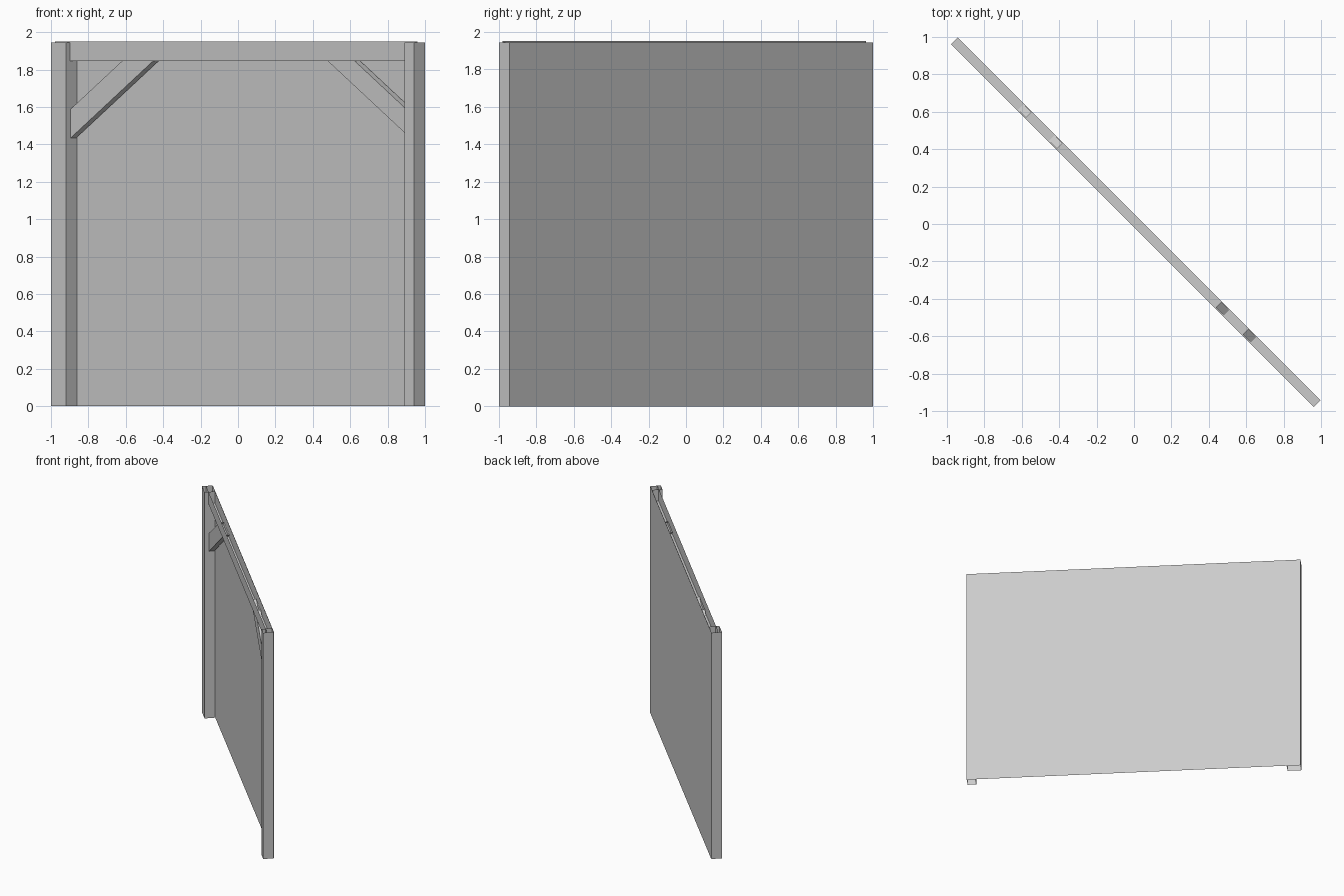
import bpy
import bmesh
from math import radians
from mathutils import Matrix

cube = bpy.data.objects.get("Cube")
if cube:
    bpy.data.objects.remove(cube)

# One plain grey for the whole wall section
grey = bpy.data.materials.new("plain_grey")
grey.use_nodes = True
colour = (0.6, 0.6, 0.6, 1)
grey.diffuse_color = colour
grey.node_tree.nodes["Principled BSDF"].inputs["Base Color"].default_value = colour

# The wall runs along local x, then turns to lie on the diagonal
TURN = Matrix.Rotation(radians(-45), 4, 'Z')
HALF = 1.372      # half length of the wall
DEPTH = 0.0424    # half depth of the posts
HEIGHT = 1.944
BEAM_Z = 1.845    # underside of the beam


def sheet(name, start, end, closed=True):
    """Bridge two matching outlines with quads, leaving the ends open."""
    bm = bmesh.new()
    a = [bm.verts.new(p) for p in start]
    b = [bm.verts.new(p) for p in end]
    count = len(a) if closed else len(a) - 1
    for i in range(count):
        j = (i + 1) % len(a)
        bm.faces.new((a[i], a[j], b[j], b[i]))
    bmesh.ops.transform(bm, matrix=TURN, verts=bm.verts)
    if closed:
        bmesh.ops.recalc_face_normals(bm, faces=bm.faces)
    mesh = bpy.data.meshes.new(name)
    bm.to_mesh(mesh)
    bm.free()
    mesh.materials.append(grey)
    obj = bpy.data.objects.new(name, mesh)
    bpy.context.collection.objects.link(obj)
    return obj


# Thin back panel
sheet("back_panel", [(HALF, DEPTH, 0), (HALF, DEPTH, HEIGHT)],
      [(-HALF, DEPTH, 0), (-HALF, DEPTH, HEIGHT)], closed=False)


# Hollow end posts
def post(name, x0, x1):
    back = DEPTH - 0.002
    ring = [(x0, -DEPTH), (x1, -DEPTH), (x1, back), (x0, back)]
    sheet(name, [(x, y, 0) for x, y in ring], [(x, y, HEIGHT) for x, y in ring])


post("right_post", -HALF, -1.259)
post("left_post", 1.301, HALF)

# Open-topped beam across the head of the wall
channel = [(-0.013, 1.951), (-0.013, BEAM_Z), (0.039, BEAM_Z), (0.039, HEIGHT)]
sheet("top_beam", [(-HALF, y, z) for y, z in channel],
      [(HALF, y, z) for y, z in channel], closed=False)


# Slanted corner braces, running from inside the post up into the beam
def brace(name, side, lower, upper, foot):
    slope, tip = 0.66, 0.04
    front, back = -0.007, 0.035

    def ring(points):
        (x0, z0), (x1, z1) = points
        return [(side * x0, front, z0), (side * x1, front, z1),
                (side * x1, back, z1), (side * x0, back, z0)]

    feet = [(foot, BEAM_Z - slope * (foot - x)) for x in (lower, upper)]
    tips = [(x - tip / slope, BEAM_Z + tip) for x in (lower, upper)]
    sheet(name, ring(feet), ring(tips))


brace("right_brace", -1, 0.636, 0.87, 1.29)
brace("left_brace", 1, 0.686, 0.89, 1.33)
